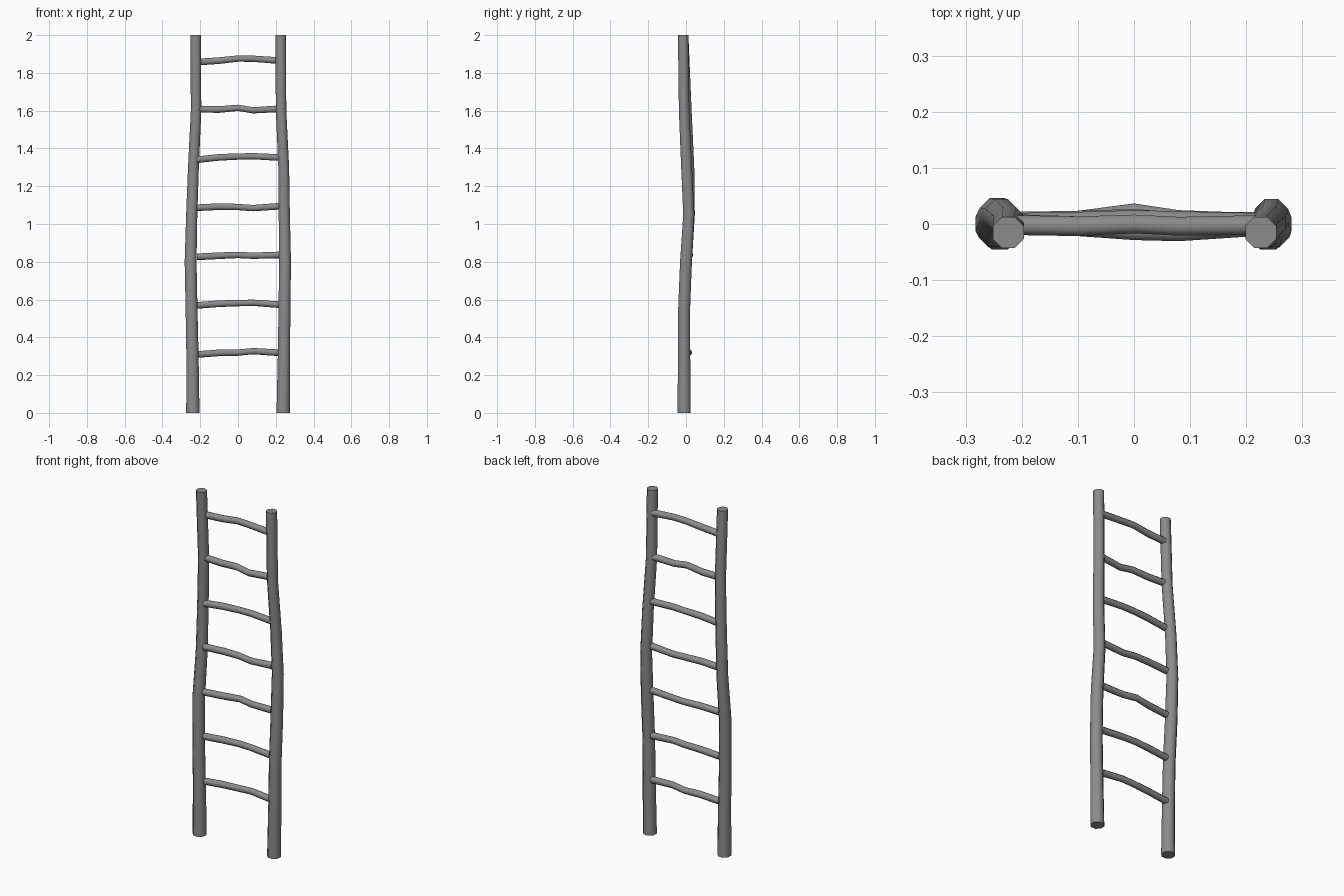
import bpy, bmesh, math
from mathutils import Vector

cube = bpy.data.objects.get("Cube")
if cube:
    bpy.data.objects.remove(cube, do_unlink=True)

wood = bpy.data.materials.new("weathered grey")
wood.use_nodes = True
GREY = (0.26, 0.26, 0.26, 1)
wood.diffuse_color = GREY
wood.node_tree.nodes["Principled BSDF"].inputs["Base Color"].default_value = GREY


def pole(name, path, radii, axis_u, axis_v, sides=8):
    """Capped tube through path points, with rings in the u/v plane."""
    bm = bmesh.new()
    rings = []
    for point, radius in zip(path, radii):
        ring = []
        for i in range(sides):
            a = math.tau * (i + 0.5) / sides
            ring.append(bm.verts.new(Vector(point) + radius * (axis_u * math.cos(a) + axis_v * math.sin(a))))
        rings.append(ring)
    for low, high in zip(rings, rings[1:]):
        for i in range(sides):
            j = (i + 1) % sides
            bm.faces.new((low[i], low[j], high[j], high[i]))
    bm.faces.new(rings[0][::-1])
    bm.faces.new(rings[-1])
    bmesh.ops.recalc_face_normals(bm, faces=bm.faces)
    mesh = bpy.data.meshes.new(name)
    bm.to_mesh(mesh)
    bm.free()
    mesh.materials.append(wood)
    obj = bpy.data.objects.new(name, mesh)
    bpy.context.collection.objects.link(obj)
    bpy.ops.object.select_all(action="DESELECT")
    obj.select_set(True)
    bpy.context.view_layer.objects.active = obj
    bpy.ops.object.shade_smooth_by_angle(angle=math.radians(50))


X, Y, Z = Vector((1, 0, 0)), Vector((0, 1, 0)), Vector((0, 0, 1))

# Crooked upright rails, thicker at the foot
heights = (0, 0.3, 0.55, 0.8, 1.05, 1.3, 1.6, 2)
radii = (0.038, 0.035, 0.034, 0.034, 0.032, 0.031, 0.03, 0.03)
right_x = (-0.239, -0.241, -0.246, -0.251, -0.245, -0.236, -0.222, -0.224)
right_y = (-0.01, -0.01, -0.01, 0, 0.017, 0.015, 0.002, -0.015)
left_x = (0.239, 0.243, 0.246, 0.249, 0.245, 0.242, 0.228, 0.226)
left_y = (-0.01, -0.01, -0.01, 0, 0.015, 0.003, -0.01, -0.015)
pole("right_rail", list(zip(right_x, right_y, heights)), radii, X, Y)
pole("left_rail", list(zip(left_x, left_y, heights)), radii, X, Y)

# Wavy rungs: base height, then height and depth offsets (thousandths) along the rung
stations = (-0.218, -0.1, 0, 0.08, 0.218)
rungs = [
    (0.315, (-6, 3, 4, 12, 3), (0, 6, 14, 8, 0)),
    (0.575, (-6, 3, 6, 8, -2), (0, 4, 8, 2, 0)),
    (0.83, (-4, 2, 6, 2, 6), (0, 6, 20, 8, 2)),
    (1.09, (-4, 2, 0, -6, 4), (4, 6, 10, 4, 4)),
    (1.35, (-10, 3, 7, 9, 2), (2, 4, 8, 6, 2)),
    (1.61, (-2, -4, 5, -8, 0), (0, -4, -12, -14, -4)),
    (1.865, (-8, 0, 11, 10, 0), (-2, -4, 0, -4, -2)),
]
for n, (z, lift, depth) in enumerate(rungs, 1):
    path = [(x, d / 1000, z + h / 1000) for x, h, d in zip(stations, lift, depth)]
    pole(f"rung_{n}", path, (0.019, 0.019, 0.018, 0.018, 0.019), Y, Z)
